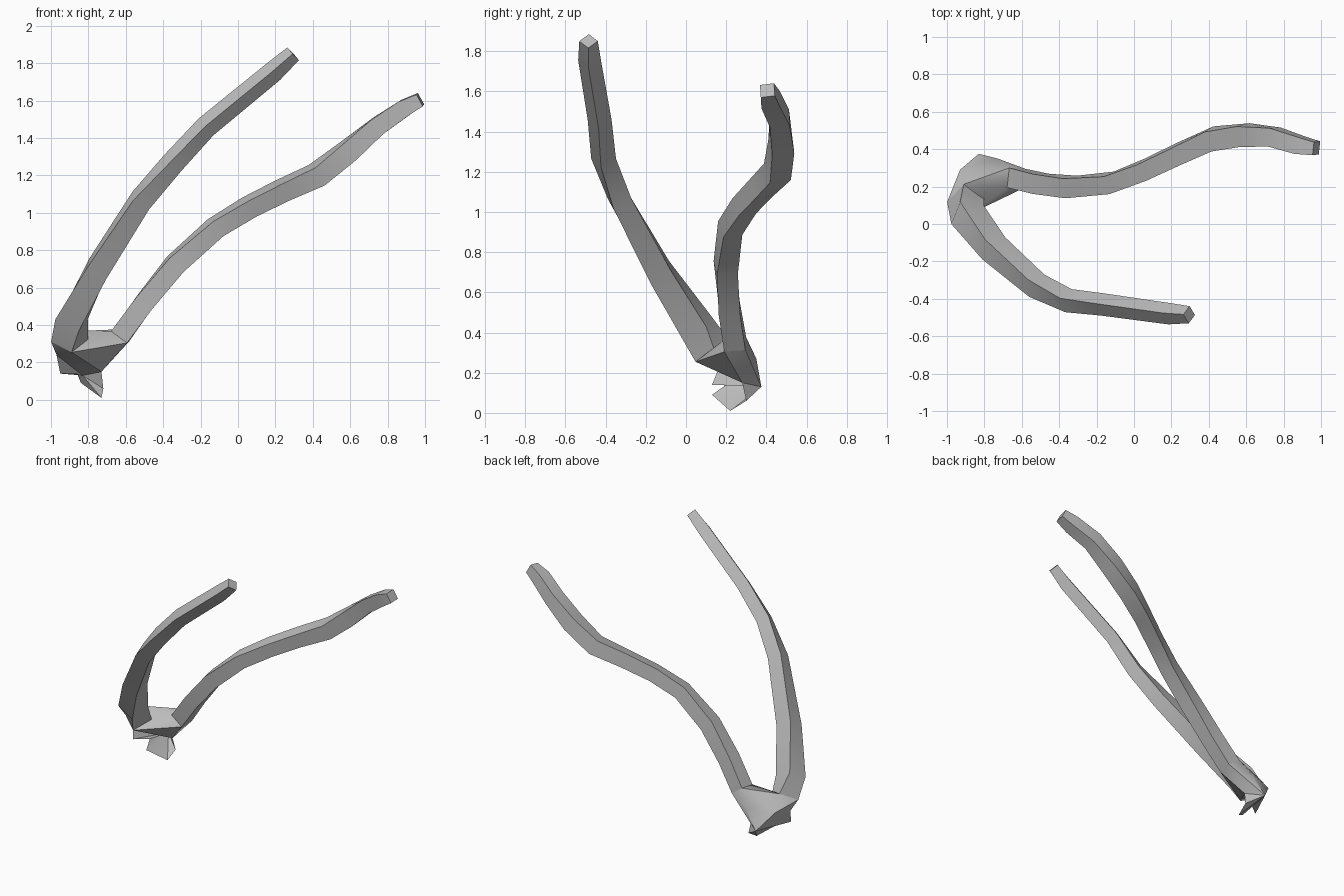
import bpy, bmesh, math
from mathutils import Vector

cube = bpy.data.objects.get("Cube")
if cube:
    bpy.data.objects.remove(cube, do_unlink=True)

# Single plain grey
grey = bpy.data.materials.new("plain grey")
grey.use_nodes = True
colour = (0.5, 0.5, 0.5, 1)
grey.diffuse_color = colour
grey.node_tree.nodes["Principled BSDF"].inputs["Base Color"].default_value = colour


def finish(bm, name):
    """Turn a bmesh into a smooth object with sharp creases."""
    mesh = bpy.data.meshes.new(name)
    bm.to_mesh(mesh)
    bm.free()
    mesh.materials.append(grey)
    ob = bpy.data.objects.new(name, mesh)
    bpy.context.collection.objects.link(ob)
    bpy.ops.object.select_all(action='DESELECT')
    ob.select_set(True)
    bpy.context.view_layer.objects.active = ob
    bpy.ops.object.shade_smooth_by_angle(angle=math.radians(35))
    return ob


def limb(name, path, section):
    """Sweep a four-sided section along (x, y, z, half size) stations."""
    bm = bmesh.new()
    pts = [Vector(p[:3]) for p in path]
    rings = []
    for i, p in enumerate(path):
        a, b = pts[max(i - 1, 0)], pts[min(i + 1, len(pts) - 1)]
        t = (b - a).normalized()
        side = t.cross(Vector((0, 0, 1))).normalized()
        up = side.cross(t)
        rings.append([bm.verts.new(pts[i] + p[3] * (s * side + u * up)) for s, u in section])
    for r, q in zip(rings, rings[1:]):
        for k in range(4):
            bm.faces.new((r[k], r[(k + 1) % 4], q[(k + 1) % 4], q[k]))
    bm.faces.new(rings[-1])
    bmesh.ops.recalc_face_normals(bm, faces=bm.faces)
    root = [v.co.copy() for v in rings[0]]
    finish(bm, name)
    return root


# Front branch, diamond section
front_path = [
    (-0.90, 0.13, 0.31, 0.100), (-0.89, 0.05, 0.43, 0.100), (-0.75, -0.13, 0.70, 0.085),
    (-0.52, -0.33, 1.065, 0.072), (-0.35, -0.41, 1.265, 0.064), (-0.17, -0.43, 1.46, 0.060),
    (0.19, -0.48, 1.755, 0.057), (0.295, -0.485, 1.85, 0.046)]
front_root = limb("front_branch", front_path, [(0, 1), (1, 0), (0, -1), (-1, 0)])

# Back branch, slightly tilted square section
back_path = [
    (-0.63, 0.245, 0.34, 0.060), (-0.50, 0.215, 0.52, 0.060), (-0.335, 0.198, 0.725, 0.060),
    (-0.12, 0.22, 0.92, 0.056), (0.06, 0.29, 1.03, 0.056), (0.24, 0.375, 1.12, 0.058),
    (0.42, 0.455, 1.20, 0.063), (0.59, 0.475, 1.33, 0.063), (0.75, 0.465, 1.465, 0.056),
    (0.89, 0.42, 1.56, 0.052), (0.975, 0.405, 1.605, 0.040)]
back_root = limb("back_branch", back_path, [(-0.75, 1), (1, 0.75), (0.75, -1), (-1, -0.75)])

# Fork joining both branch roots
heel = Vector((-0.83, 0.375, 0.13))
rim = [heel, Vector((-0.97, 0.17, 0.24)), Vector((-0.80, 0.18, 0.20)),
       Vector((-0.73, 0.28, 0.15)), Vector((-0.93, 0.29, 0.26)), Vector((-0.73, 0.35, 0.27))]
bm = bmesh.new()
for co in front_root + back_root + rim:
    bm.verts.new(co)
hull = bmesh.ops.convex_hull(bm, input=bm.verts)
bmesh.ops.delete(bm, geom=[v for v in bm.verts if not v.link_faces], context='VERTS')
bmesh.ops.recalc_face_normals(bm, faces=bm.faces)
finish(bm, "fork")

# Torn bark flaps fanning out below the fork
bm = bmesh.new()
fan = [(-0.97, 0.17, 0.24), (-0.95, 0.13, 0.14), (-0.86, 0.20, 0.14), (-0.84, 0.13, 0.09),
       (-0.73, 0.22, 0.01), (-0.72, 0.30, 0.06), (-0.73, 0.28, 0.15)]
centre = bm.verts.new(heel)
edge = [bm.verts.new(p) for p in fan]
for a, b in zip(edge, edge[1:]):
    bm.faces.new((centre, a, b))
finish(bm, "torn_base")
